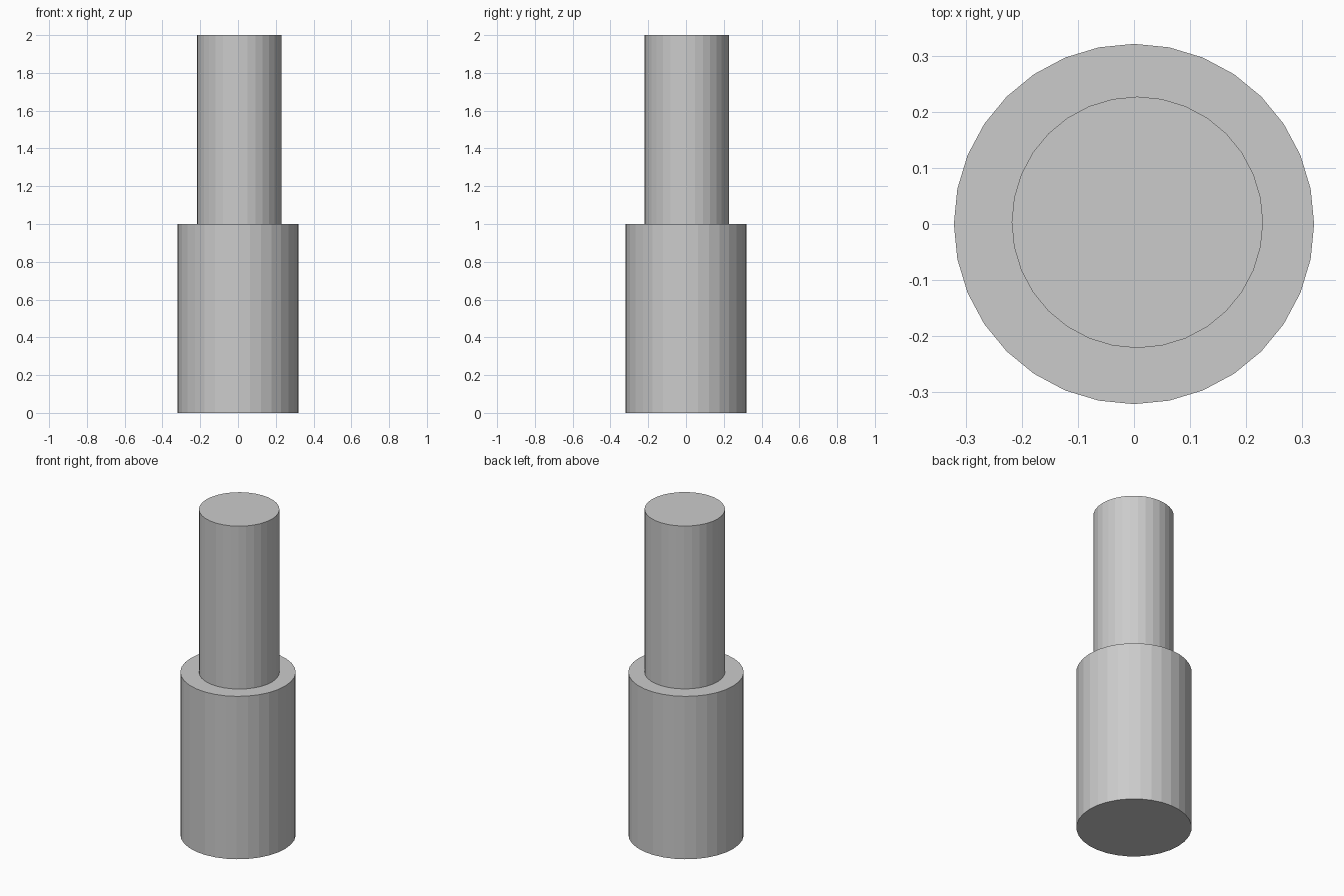
import bpy

if "Cube" in bpy.data.objects:
    bpy.data.objects.remove(bpy.data.objects["Cube"])


def cylinder(name, radius, x, y, z_bottom, z_top):
    """Flat-shaded 32-sided cylinder between two heights."""
    bpy.ops.mesh.primitive_cylinder_add(
        vertices=32, radius=radius, depth=z_top - z_bottom,
        location=(x, y, (z_bottom + z_top) / 2))
    obj = bpy.context.object
    obj.name = name
    return obj


# Wide lower body
cylinder("lower_body", 0.321, 0, 0, 0, 1)

# Narrower shaft, very slightly off centre
cylinder("upper_shaft", 0.224, 0.006, 0.003, 1, 2)
